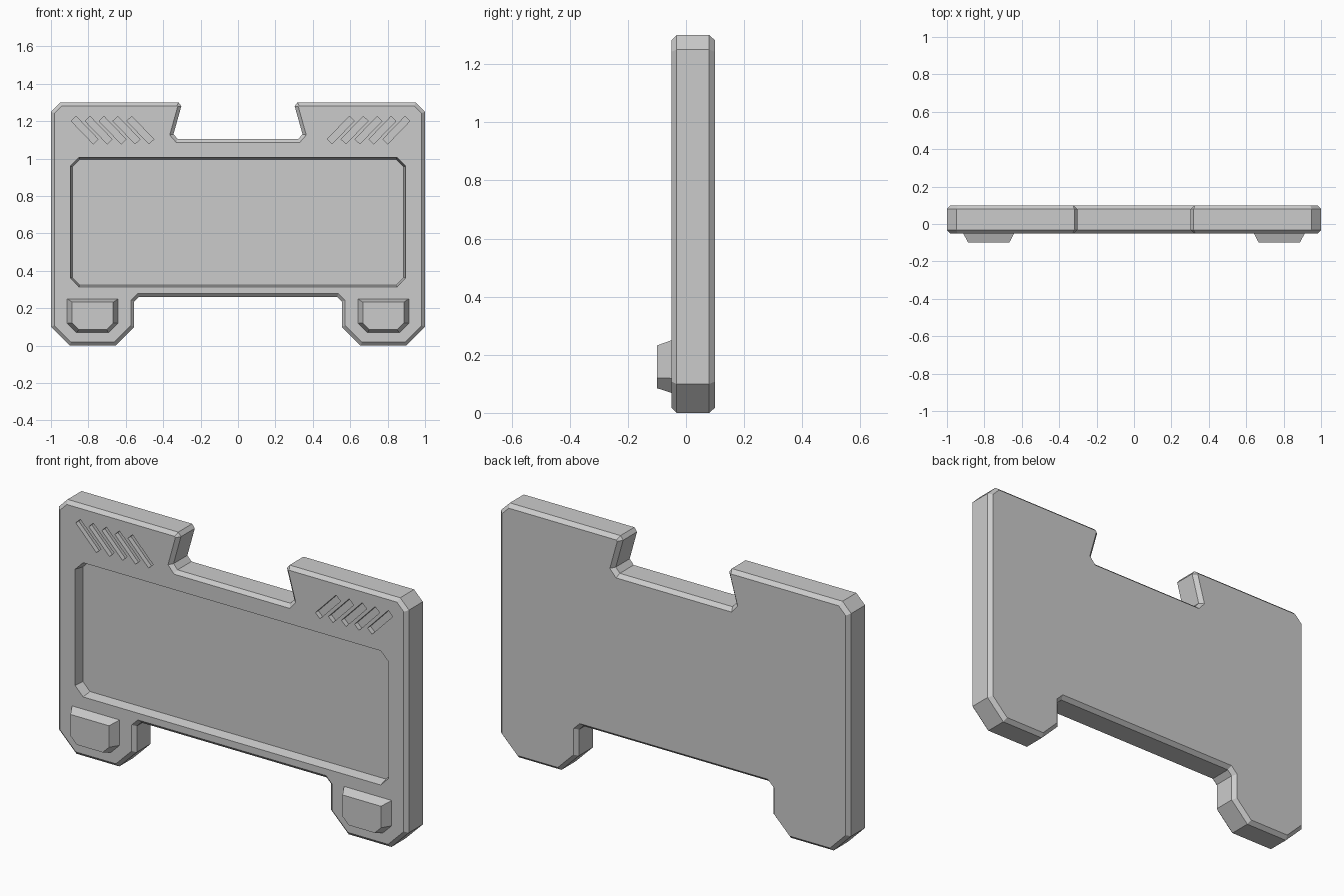
import bpy, bmesh
from math import radians, cos, sin
from mathutils import Vector

if "Cube" in bpy.data.objects:
    bpy.data.objects.remove(bpy.data.objects["Cube"])


def offset(pts, d):
    """Move a clockwise x-z outline inward by d with mitred corners."""
    out = []
    for i, p in enumerate(pts):
        p = Vector(p)
        a = (p - Vector(pts[i - 1])).normalized()
        b = (Vector(pts[(i + 1) % len(pts)]) - p).normalized()
        na, nb = Vector((a.y, -a.x)), Vector((b.y, -b.x))
        out.append(p + (na + nb) * d / (1 + na.dot(nb)))
    return out


def loft(name, parts, hidden=False):
    """Each part is a list of (outline, y) rings joined into a closed solid."""
    bm = bmesh.new()
    for rings in parts:
        vr = [[bm.verts.new((p[0], y, p[1])) for p in pts] for pts, y in rings]
        n = len(vr[0])
        for r, s in zip(vr, vr[1:]):
            for i in range(n):
                j = (i + 1) % n
                bm.faces.new((r[i], r[j], s[j], s[i]))
        bm.faces.new(vr[0])
        bm.faces.new(vr[-1])
    bmesh.ops.recalc_face_normals(bm, faces=bm.faces)
    me = bpy.data.meshes.new(name)
    bm.to_mesh(me)
    bm.free()
    ob = bpy.data.objects.new(name, me)
    bpy.context.collection.objects.link(ob)
    ob.hide_render = hidden
    if hidden:
        ob.display_type = 'WIRE'
        ob.hide_set(True)
    return ob


def mirrored(half):
    return half + [(-x, z) for x, z in reversed(half)]


# Main panel with bevelled front and back rims
outline = mirrored([(.322, 1.104), (.345, 1.13), (.303, 1.28), (.318, 1.30),
                    (.95, 1.30), (1, 1.25), (1, .10), (.90, 0), (.655, 0),
                    (.555, .10), (.555, .235), (.53, .26)])
rim = offset(outline, .018)
body = loft("panel_body", [[(rim, -.05), (outline, -.033), (outline, .08), (rim, .10)]])

# Screen recess cutter with slightly sloped walls
screen = mirrored([(.85, 1.006), (.896, .96), (.896, .36), (.85, .313)])
screen_cut = loft("screen_cutter", [[(offset(screen, -.002), -.06),
                                     (screen, -.05), (offset(screen, .01), 0)]], True)

# Diagonal vent slots, five per side
slots = []
for cx, ang in ((-.671, -46), (.698, 46)):
    c, s = cos(radians(ang)), sin(radians(ang))
    for k in range(-2, 3):
        rect = [(cx + k * .0745 + u * c - v * s, 1.152 + u * s + v * c)
                for u, v in ((-.085, .018), (.085, .018), (.085, -.018), (-.085, -.018))]
        slots.append([(rect, -.06), (rect, -.025)])
vent_cut = loft("vent_cutter", slots, True)

for cutter in (screen_cut, vent_cut):
    m = body.modifiers.new(cutter.name, 'BOOLEAN')
    m.operation = 'DIFFERENCE'
    m.solver = 'EXACT'
    m.object = cutter


# Tapered raised pads on the feet
def pad_outline(cx, w, top, bottom, ch):
    return [(cx - w, top), (cx + w, top), (cx + w, bottom + ch),
            (cx + w - ch, bottom), (cx - w + ch, bottom), (cx - w, bottom + ch)]


for side, cx in (("left", -.777), ("right", .777)):
    base = pad_outline(cx, .136, .25, .069, .05)
    face = pad_outline(cx, .11, .232, .085, .036)
    loft(side + "_foot_pad", [[(base, -.04), (base, -.05), (face, -.10)]])
